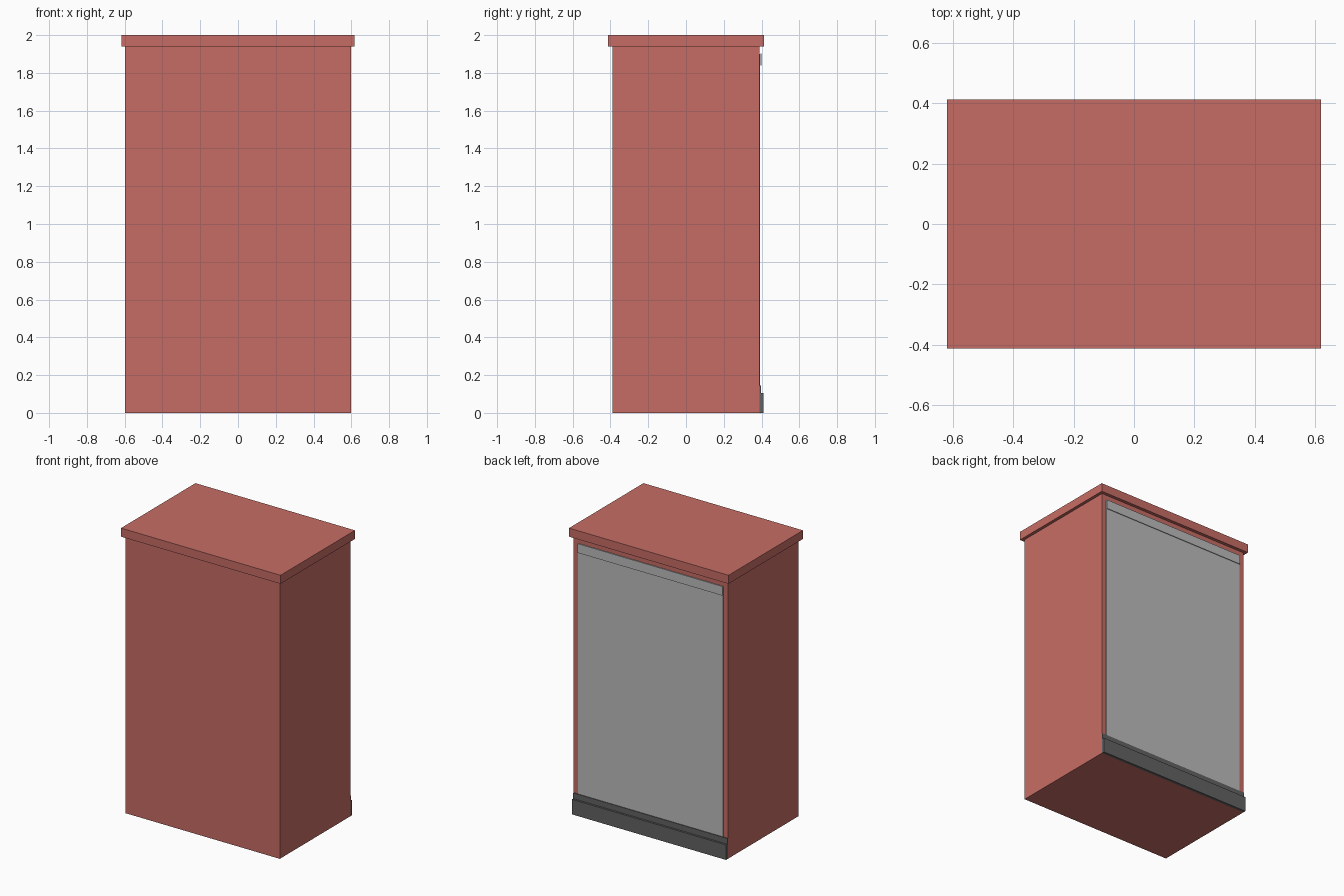
import bpy
import bmesh
from mathutils import Vector

default = bpy.data.objects.get("Cube")
if default:
    bpy.data.objects.remove(default, do_unlink=True)


def material(name, r, g, b):
    mat = bpy.data.materials.new(name)
    mat.use_nodes = True
    mat.diffuse_color = (r, g, b, 1)
    mat.node_tree.nodes["Principled BSDF"].inputs["Base Color"].default_value = (r, g, b, 1)
    return mat


def box(name, low, high, mat):
    """Flat-shaded box between two opposite corners."""
    low, high = Vector(low), Vector(high)
    bm = bmesh.new()
    bmesh.ops.create_cube(bm, size=1)
    bmesh.ops.scale(bm, vec=high - low, verts=bm.verts)
    bmesh.ops.translate(bm, vec=(low + high) / 2, verts=bm.verts)
    mesh = bpy.data.meshes.new(name)
    bm.to_mesh(mesh)
    bm.free()
    mesh.materials.append(mat)
    obj = bpy.data.objects.new(name, mesh)
    bpy.context.collection.objects.link(obj)
    return obj


red = material("brick red", 0.565, 0.152, 0.13)
grey = material("light grey", 0.5, 0.5, 0.5)
dark = material("dark grey", 0.122, 0.122, 0.122)

W, D = 0.597, 0.39      # half width and half depth of the body
PANEL = 0.562           # half width of the back panel

# Cabinet body and overhanging lid
box("body", (-W, -D, 0), (W, D, 1.94), red)
box("lid", (-0.618, -0.412, 1.94), (0.618, 0.412, 2.0), red)

# Back panel, almost flush, with a thin strip standing just off its top
box("back_panel", (-PANEL, D - 0.003, 0.14), (PANEL, D + 0.001, 1.90), grey)
box("panel_top_strip", (-PANEL, 0.395, 1.838), (PANEL, 0.4, 1.902), grey)

# Stepped plinth along the foot of the back
box("plinth_upper_step", (-W, D, 0.1), (W, 0.396, 0.145), dark)
box("plinth", (-W, D, 0), (W, 0.41, 0.105), dark)
